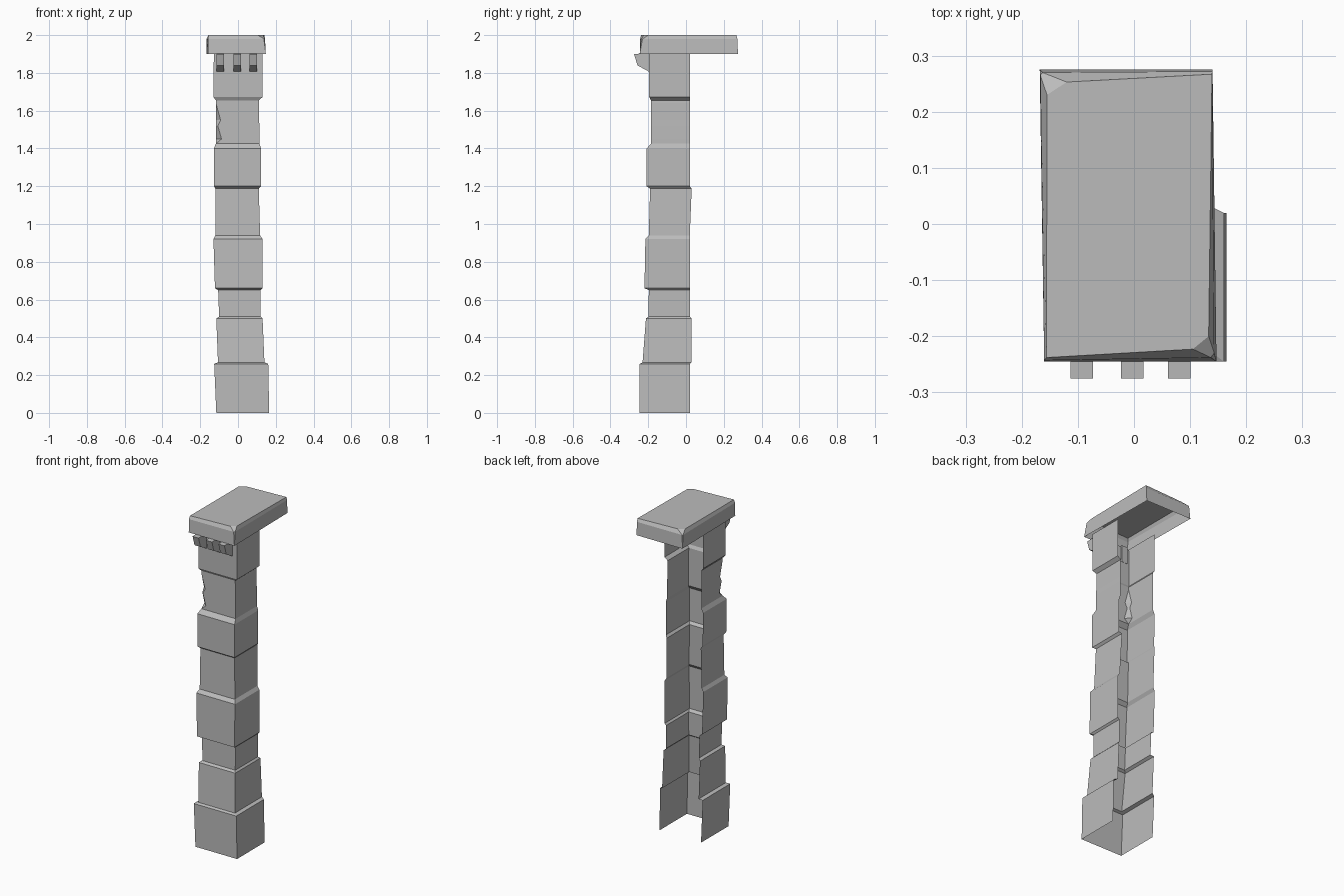
import bpy, bmesh

cube = bpy.data.objects.get("Cube")
if cube:
    bpy.data.objects.remove(cube, do_unlink=True)

stone = bpy.data.materials.new("grey_stone")
stone.use_nodes = True
GREY = (0.5, 0.5, 0.5, 1)
stone.diffuse_color = GREY
stone.node_tree.nodes["Principled BSDF"].inputs["Base Color"].default_value = GREY


def finish(bm, name):
    bmesh.ops.remove_doubles(bm, verts=bm.verts[:], dist=0.0005)
    mesh = bpy.data.meshes.new(name)
    bm.to_mesh(mesh)
    bm.free()
    mesh.materials.append(stone)
    obj = bpy.data.objects.new(name, mesh)
    bpy.context.collection.objects.link(obj)
    return obj


def skin(bm, rows, closed=False):
    """Join successive rows of points with quads."""
    rows = [[bm.verts.new(p) for p in row] for row in rows]
    for low, high in zip(rows, rows[1:]):
        count = len(low)
        for i in range(count if closed else count - 1):
            j = (i + 1) % count
            bm.faces.new((low[i], low[j], high[j], high[i]))
    return rows


def shell(name, levels):
    """Three-sided wall, open at the back; chip cuts the front corner at -x."""
    bm = bmesh.new()
    rows = []
    for z, left, right, front, back, chip in levels:
        rows.append([(left, back, z), (left, front + chip, z),
                     (left + chip, front, z), (right, front, z),
                     (right, back, z)])
    skin(bm, rows)
    return finish(bm, name)


# Stacked stone courses: z, left, right, front, back, corner chip
BACK = 0.02
shell("column", [
    (0.00, -0.115, 0.165, -0.245, BACK, 0),
    (0.26, -0.126, 0.160, -0.245, BACK, 0),
    (0.267, -0.106, 0.14, -0.23, 0.03, 0),
    (0.50, -0.115, 0.13, -0.212, 0.03, 0),
    (0.51, -0.10, 0.12, -0.198, BACK, 0),
    (0.65, -0.105, 0.12, -0.197, BACK, 0),
    (0.66, -0.122, 0.13, -0.22, BACK, 0),
    (0.92, -0.13, 0.13, -0.215, BACK, 0),
    (0.94, -0.12, 0.117, -0.197, BACK, 0),
    (1.187, -0.12, 0.11, -0.19, 0.03, 0),
    (1.20, -0.126, 0.122, -0.208, BACK, 0),
    (1.40, -0.128, 0.122, -0.208, BACK, 0),
    (1.425, -0.117, 0.114, -0.185, BACK, 0),
    (1.45, -0.117, 0.114, -0.185, BACK, 0.03),
    (1.52, -0.117, 0.113, -0.185, BACK, 0.01),
    (1.55, -0.117, 0.112, -0.185, BACK, 0.025),
    (1.64, -0.117, 0.111, -0.185, BACK, 0),
    (1.655, -0.117, 0.11, -0.185, BACK, 0),
    (1.672, -0.13, 0.13, -0.195, BACK, 0),
    (1.90, -0.128, 0.13, -0.197, BACK, 0),
])

# Overhanging cap, hollow below, with two worn corners
bm = bmesh.new()
bottom = [(-0.16, -0.245), (0.147, -0.245), (0.147, -0.245),
          (0.14, 0.275), (-0.168, 0.275), (-0.168, 0.275)]
shoulder = [(-0.16, -0.243), (0.137, -0.238), (0.143, -0.23),
            (0.14, 0.272), (-0.163, 0.27), (-0.167, 0.265)]
top = [(-0.156, -0.238), (0.105, -0.223), (0.133, -0.2),
       (0.139, 0.267), (-0.12, 0.253), (-0.155, 0.23)]
rows = skin(bm, [
    [(x, y, 1.90) for x, y in bottom],
    [(x, y, 1.98) for x, y in shoulder],
    [(x, y, 2.00) for x, y in top],
], closed=True)
bm.faces.new(rows[-1])
finish(bm, "cap")

# Row of little brackets under the front of the cap
profile = [(-0.19, 1.905), (-0.275, 1.90), (-0.257, 1.84), (-0.19, 1.803)]
for number, x in enumerate((-0.093, -0.003, 0.081), 1):
    bm = bmesh.new()
    sides = skin(bm, [[(x + dx, y, z) for y, z in profile]
                      for dx in (-0.02, 0.02)], closed=True)
    bm.faces.new(sides[0][::-1])
    bm.faces.new(sides[1])
    bmesh.ops.recalc_face_normals(bm, faces=bm.faces[:])
    finish(bm, f"bracket_{number}")
